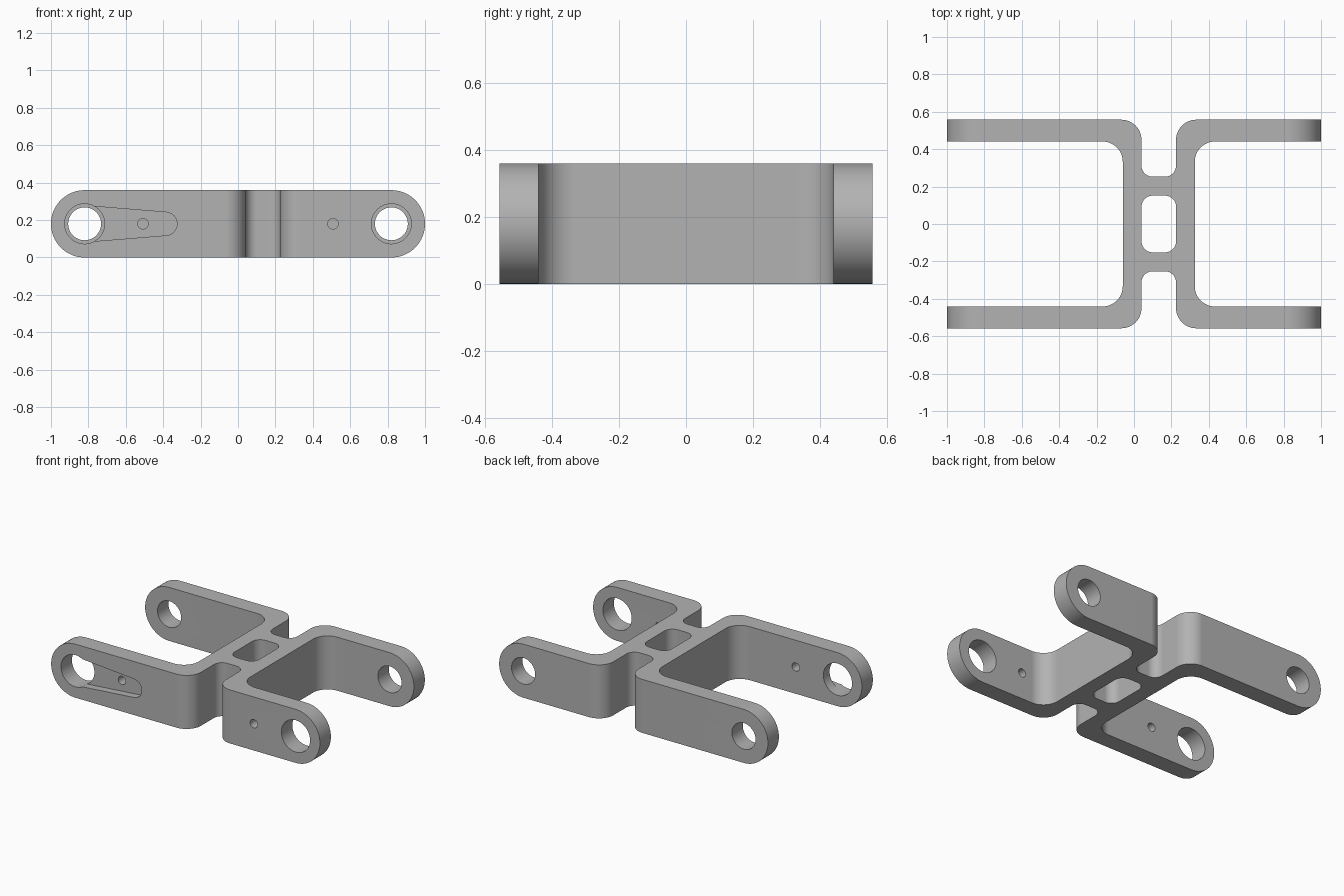
import bpy, bmesh
from math import acos, cos, sin, pi, tau
from mathutils import Vector

cube = bpy.data.objects.get("Cube")
if cube:
    bpy.data.objects.remove(cube, do_unlink=True)

HEIGHT = 0.36
MID_Z = HEIGHT / 2
CX = 0.1325          # centre line of the body
OUT_Y, IN_Y = 0.5575, 0.441
PIVOT_X = 0.82

grey = bpy.data.materials.new("Plain grey")
grey.use_nodes = True
grey.diffuse_color = (0.45, 0.45, 0.45, 1)
grey.node_tree.nodes["Principled BSDF"].inputs["Base Color"].default_value = grey.diffuse_color


def arc(center, r, a0, a1, steps):
    return [(center[0] + r * cos(a0 + (a1 - a0) * i / steps),
             center[1] + r * sin(a0 + (a1 - a0) * i / steps)) for i in range(steps + 1)]


def circle(center, r, steps=48):
    return arc(center, r, 0, tau, steps)[:-1]


def capsule(x0, r0, x1, r1):
    """Outline around two circles at mid height, x0 < x1."""
    t = acos((r0 - r1) / (x1 - x0))
    return (arc((x1, MID_Z), r1, -t, t, 32)
            + arc((x0, MID_Z), r0, t, tau - t, 32))


def rounded(corners, steps=12):
    """Polygon from (x, y, radius) corners at right angles."""
    pts = []
    for i, (x, y, r) in enumerate(corners):
        p = Vector((x, y))
        if r == 0:
            pts.append((x, y))
            continue
        a = (Vector(corners[i - 1][:2]) - p).normalized()
        b = (Vector(corners[(i + 1) % len(corners)][:2]) - p).normalized()
        for k in range(steps + 1):
            t = pi / 2 * k / steps
            pts.append(tuple(p + a * r * (1 - sin(t)) + b * r * (1 - cos(t))))
    return pts


def prism(name, pts, axis, lo, hi):
    """Extrude a 2D outline along y or z."""
    bm = bmesh.new()
    place = (lambda p: (p[0], p[1], lo)) if axis == "z" else (lambda p: (p[0], lo, p[1]))
    face = bm.faces.new([bm.verts.new(place(p)) for p in pts])
    ext = bmesh.ops.extrude_face_region(bm, geom=[face])
    move = (0, 0, hi - lo) if axis == "z" else (0, hi - lo, 0)
    bmesh.ops.translate(bm, vec=move,
                        verts=[g for g in ext["geom"] if isinstance(g, bmesh.types.BMVert)])
    bmesh.ops.recalc_face_normals(bm, faces=bm.faces)
    mesh = bpy.data.meshes.new(name)
    bm.to_mesh(mesh)
    bm.free()
    mesh.materials.append(grey)
    obj = bpy.data.objects.new(name, mesh)
    bpy.context.collection.objects.link(obj)
    return obj


def cut(target, cutter, operation="DIFFERENCE"):
    bpy.context.view_layer.objects.active = target
    mod = target.modifiers.new("cut", "BOOLEAN")
    mod.operation, mod.object, mod.solver = operation, cutter, "EXACT"
    bpy.ops.object.modifier_apply(modifier=mod.name)
    bpy.data.objects.remove(cutter, do_unlink=True)


# H-shaped plan: one quarter, mirrored both ways
quarter = [(0.0925, 0.253, 0.06), (0.0925, OUT_Y, 0.107), (1.3, OUT_Y, 0),
           (1.3, IN_Y, 0), (0.1925, IN_Y, 0.108)]
right_side = quarter + [(x, -y, r) for x, y, r in reversed(quarter)]
left_side = [(-x, -y, r) for x, y, r in right_side]
plan = [(x + CX, y, r) for x, y, r in right_side + left_side]
bracket = prism("double_fork_bracket", rounded(plan), "z", -0.1, HEIGHT + 0.1)

# Round arm ends
cut(bracket, prism("arm_end_trim", capsule(MID_Z - 1, MID_Z, 1 - MID_Z, MID_Z), "y", -1, 1), "INTERSECT")

# Window between the two cross webs
window = [(CX + sx * 0.0925, sy * 0.152, 0.06) for sx, sy in ((1, 1), (-1, 1), (-1, -1), (1, -1))]
cut(bracket, prism("window_cutter", rounded(window), "z", -1, 1))

for side in (-1, 1):
    pivot = (side * PIVOT_X, MID_Z)
    # Pivot holes: wider in front, narrower at the back
    cut(bracket, prism("front_pivot_cutter", circle(pivot, 0.107), "y", -1, 0))
    cut(bracket, prism("back_pivot_cutter", circle(pivot, 0.088), "y", 0, 1))
    # Tapered recess on the outer front face, with its screw hole
    horn = [(side * x, z) for x, z in capsule(-PIVOT_X, 0.097, -0.388, 0.062)]
    if side > 0:
        horn = [(-x, z) for x, z in horn]
    horn = [(-x, z) for x, z in horn]
    cut(bracket, prism("recess_cutter", horn, "y", -1, -OUT_Y + 0.05))
    cut(bracket, prism("screw_hole_cutter", circle((side * 0.508, MID_Z), 0.028, 24), "y", -1, 0))

# Smooth fillets with sharp rims
bpy.ops.object.select_all(action="DESELECT")
bracket.select_set(True)
bpy.context.view_layer.objects.active = bracket
bpy.ops.object.shade_smooth_by_angle(angle=pi / 6)
weighted = bracket.modifiers.new("weighted_normals", "WEIGHTED_NORMAL")
weighted.keep_sharp = True
